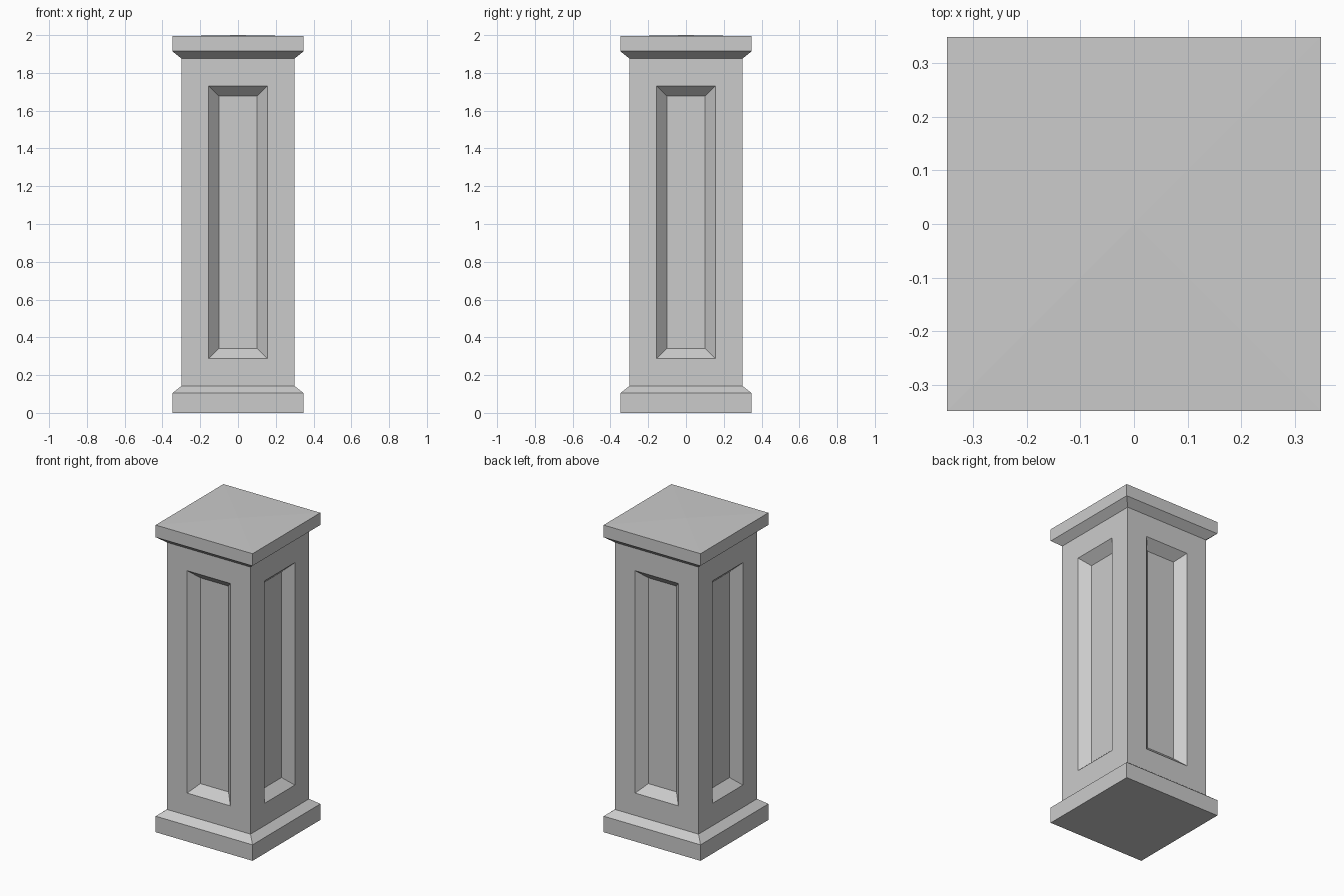
import bpy, bmesh

if "Cube" in bpy.data.objects:
    bpy.data.objects.remove(bpy.data.objects["Cube"])

# Square profile from bottom to top: (half width, height)
PROFILE = [(0.348, 0.0), (0.348, 0.104), (0.3, 0.142),
           (0.3, 1.876), (0.348, 1.915), (0.348, 1.994)]
SHAFT = 2  # index of the profile segment that carries the panels

bm = bmesh.new()
rings = [[bm.verts.new((sx * w, sy * w, z))
          for sx, sy in ((-1, -1), (1, -1), (1, 1), (-1, 1))]
         for w, z in PROFILE]

# Plinth, shaft and cap walls
shaft_faces = []
for i in range(len(rings) - 1):
    for k in range(4):
        n = (k + 1) % 4
        f = bm.faces.new((rings[i][k], rings[i][n], rings[i + 1][n], rings[i + 1][k]))
        if i == SHAFT:
            shaft_faces.append(f)

# Underside and very shallow pyramid top
bm.faces.new(rings[0][::-1])
apex = bm.verts.new((0, 0, 2.0))
for k in range(4):
    bm.faces.new((rings[-1][k], rings[-1][(k + 1) % 4], apex))
bm.normal_update()

# Recessed panels with bevelled borders on all four sides
for thickness, depth in ((0.145, 0), (0.054, -0.058)):
    bmesh.ops.inset_individual(bm, faces=shaft_faces, thickness=thickness,
                               depth=depth, use_even_offset=True)
bm.normal_update()

mesh = bpy.data.meshes.new("pillar")
bm.to_mesh(mesh)
bm.free()
bpy.context.collection.objects.link(bpy.data.objects.new("pillar", mesh))
